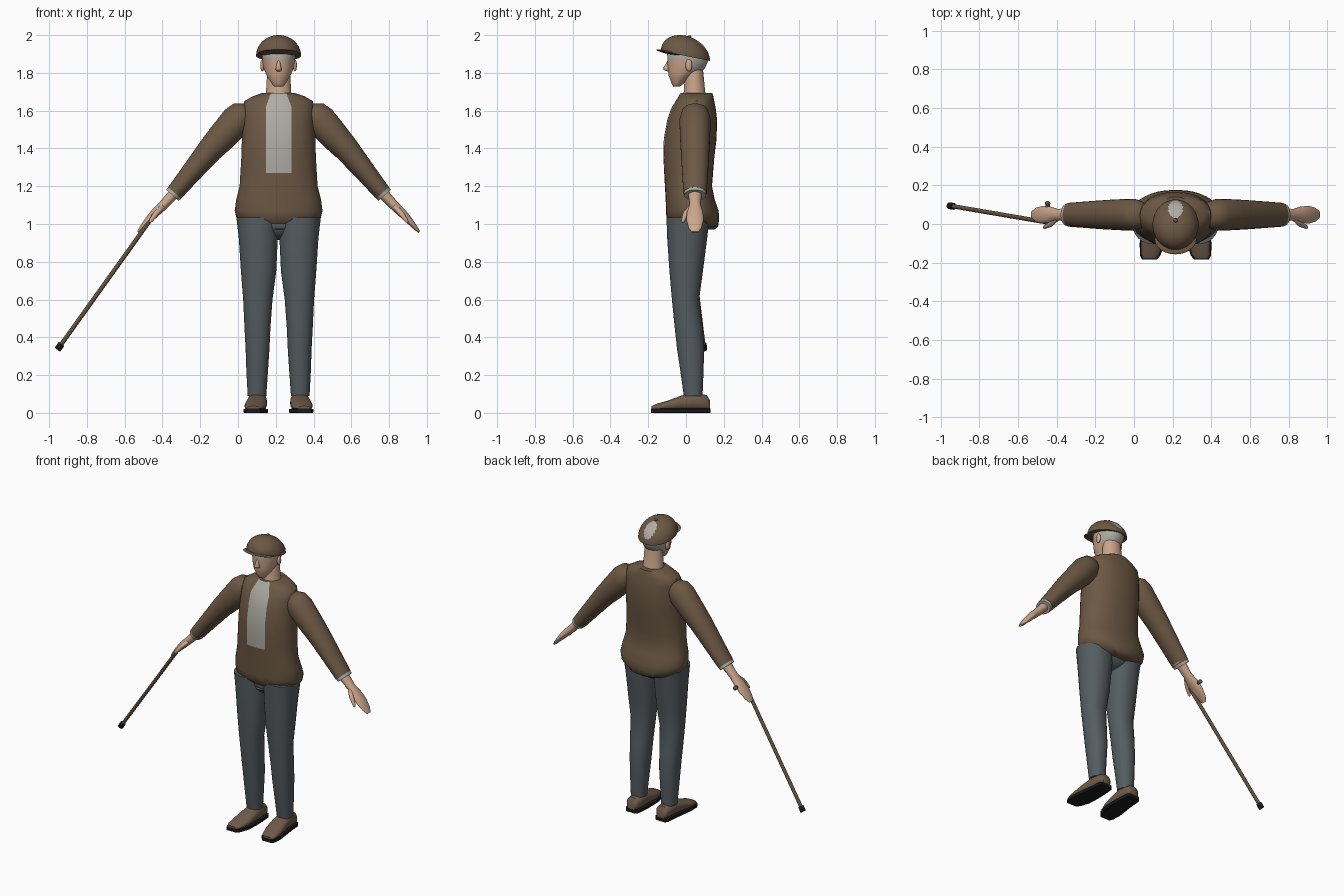
import bpy, bmesh, math
from mathutils import Vector

if "Cube" in bpy.data.objects:
    bpy.data.objects.remove(bpy.data.objects["Cube"], do_unlink=True)

CX = 0.215  # body centre line


def material(name, rgb):
    m = bpy.data.materials.new(name)
    m.use_nodes = True
    col = (*rgb, 1)
    m.diffuse_color = col
    bsdf = next(n for n in m.node_tree.nodes if n.type == 'BSDF_PRINCIPLED')
    bsdf.inputs["Base Color"].default_value = col
    bsdf.inputs["Roughness"].default_value = 0.8
    return m


BROWN = material("jacket brown", (0.15, 0.098, 0.058))
SLATE = material("trouser slate", (0.092, 0.11, 0.118))
SKIN = material("skin", (0.60, 0.38, 0.26))
GREY = material("shirt and hair grey", (0.42, 0.41, 0.37))
SHOE = material("shoe brown", (0.16, 0.105, 0.068))
WOOD = material("cane wood", (0.13, 0.085, 0.05))
BLACK = material("rubber black", (0.01, 0.01, 0.011))


def finish(name, bm, mats, cuts=(), rule=None, angle=40):
    """Cut along planes, colour faces by rule and shade smooth."""
    for co, no in cuts:
        geom = bm.verts[:] + bm.edges[:] + bm.faces[:]
        bmesh.ops.bisect_plane(bm, geom=geom, plane_co=co, plane_no=no)
    bmesh.ops.recalc_face_normals(bm, faces=bm.faces[:])
    if rule:
        for f in bm.faces:
            f.material_index = int(rule(f.calc_center_median()))
    me = bpy.data.meshes.new(name)
    bm.to_mesh(me)
    bm.free()
    for m in mats:
        me.materials.append(m)
    ob = bpy.data.objects.new(name, me)
    bpy.context.collection.objects.link(ob)
    me.shade_smooth()
    me.set_sharp_from_angle(angle=math.radians(angle))
    return ob


def loft(name, rings, mats, n=28, power=2, **kw):
    """Skin a list of (centre, u radius vector, v radius vector) rings."""
    bm = bmesh.new()
    loops = []
    for c, u, v in rings:
        loop = []
        for i in range(n):
            a = math.tau * (i + 0.5) / n
            p, q = (math.copysign(abs(t) ** (2 / power), t)
                    for t in (math.cos(a), math.sin(a)))
            loop.append(bm.verts.new(Vector(c) + Vector(u) * p + Vector(v) * q))
        loops.append(loop)
    for a, b in zip(loops, loops[1:]):
        for i in range(n):
            j = (i + 1) % n
            bm.faces.new((a[i], a[j], b[j], b[i]))
    bm.faces.new(loops[0])
    bm.faces.new(loops[-1])
    return finish(name, bm, mats, **kw)


def level(x, z, rx, front, back):
    """Horizontal ring from a half width and front and back depth."""
    return (x, (front + back) / 2, z), (rx, 0, 0), (0, (back - front) / 2, 0)


def tube(name, a, b, r, mat, n=12):
    a, b = Vector(a), Vector(b)
    d = (b - a).normalized()
    u = d.cross(Vector((0.3, 0.2, 1))).normalized()
    v = d.cross(u)
    return loft(name, [(a, u * r, v * r), (b, u * r, v * r)], [mat], n)


def ellipsoid(name, centre, radii, mat, tilt=0):
    bm = bmesh.new()
    bmesh.ops.create_uvsphere(bm, u_segments=24, v_segments=12, radius=1)
    for v in bm.verts:
        v.co = Vector([c + r * k for c, r, k in zip(centre, radii, v.co)])
        v.co.z += tilt * (v.co.y - centre[1])
    return finish(name, bm, [mat])


# Jacket body with light shirt panel down the front
jacket = [(0.97, .055, -.085, .15), (0.985, .15, -.06, .17), (1.025, .222, -.104, .176),
          (1.07, .233, -.106, .173), (1.13, .225, -.108, .152), (1.2, .207, -.112, .138),
          (1.35, .198, -.12, .15), (1.45, .195, -.118, .162), (1.55, .19, -.10, .165),
          (1.61, .188, -.08, .158), (1.65, .182, -.056, .15), (1.675, .14, -.04, .145),
          (1.693, .088, -.03, .14)]
slope = 0.37


def panel(c):
    reach = min(0.068, 0.042 + (1.69 - c.z) * slope)
    return c.y < 0.02 and c.z > 1.27 and abs(c.x - CX) < reach and c.z < 1.6925


cuts = [((0, 0, 1.27), (0, 0, 1))]
for s in (1, -1):
    cuts.append(((CX + s * 0.068, 0, 0), (1, 0, 0)))
    cuts.append(((CX + s * 0.042, 0, 1.69), (s, 0, slope)))
loft("jacket", [level(CX, *r) for r in jacket], [BROWN, GREY], 40, 2.25,
     cuts=cuts, rule=panel, angle=50)

# Trouser seat between the legs
ellipsoid("trouser_seat", (CX, 0.02, 1.0), (0.15, 0.10, 0.085), SLATE)

# Limb tables: leg levels, shoe stations, arm and hand stations
leg = [(1.035, .003, .224, -.104, .125), (.92, .004, .211, -.10, .112),
       (.75, .012, .2, -.088, .09), (.6, .032, .188, -.075, .07),
       (.45, .043, .181, -.06, .088), (.34, .048, .175, -.048, .097),
       (.22, .056, .171, -.03, .093), (.09, .065, .164, -.012, .088)]
shoe = [(.128, .112, .03, .065), (.11, .112, .044, .095), (.03, .112, .05, .106),
        (-.03, .116, .055, .09), (-.10, .122, .058, .064), (-.16, .131, .047, .047),
        (-.182, .135, .032, .036)]
sleeve = [(.16, 1.617, .03, .04), (.185, 1.592, .07, .07), (.22, 1.55, .085, .083),
          (.30, 1.46, .078, .08), (.365, 1.39, .068, .076), (.46, 1.275, .056, .069),
          (.55, 1.165, .046, .062)]
cuff = [(.54, 1.176, .047, .061), (.562, 1.152, .044, .057)]
hand = [(.55, 1.165, .03, .037), (.61, 1.10, .026, .029), (.65, 1.062, .024, .043),
        (.69, 1.02, .019, .046), (.725, .98, .012, .035), (.744, .957, .006, .018)]
along = Vector((0.66, 0, -0.75))


def arm_rings(s, rows, y=0.048):
    return [((CX + s * x, y, z), (s * 0.75 * u, 0, 0.66 * u), (0, v, 0))
            for x, z, u, v in rows]


for side, s in (("left", 1), ("right", -1)):
    loft(side + "_leg", [level(CX + s * (a + b) / 2, z, (b - a) / 2, f, k)
                         for z, a, b, f, k in leg], [SLATE], power=2.2)
    loft(side + "_shoe", [((CX + s * x, y, (0.012 + h) / 2), (w, 0, 0), (0, 0, (h - 0.012) / 2))
                          for y, x, w, h in shoe], [SHOE], power=2.4, angle=50)
    loft(side + "_sole", [((CX + s * x, y * 1.015, 0.011), (w + .006, 0, 0), (0, 0, 0.011))
                          for y, x, w, h in shoe], [BLACK], 28, 12)
    loft(side + "_sleeve", arm_rings(s, sleeve), [BROWN], angle=55)
    loft(side + "_cuff", arm_rings(s, cuff), [GREY])
    loft(side + "_hand", arm_rings(s, hand), [SKIN], 20, angle=55)
    thumb = [((CX + s * x, y, z), (s * 0.75 * r, 0, 0.66 * r), (0, r, 0))
             for x, y, z, r in ((.61, .03, 1.095, .014), (.645, .0, 1.06, .015),
                                (.675, -.014, 1.02, .011), (.683, -.018, 1.008, .005))]
    loft(side + "_thumb", thumb, [SKIN], 12, angle=60)
    ellipsoid(side + "_ear", (CX + s * 0.086, 0.015, 1.84), (0.011, 0.018, 0.032), SKIN)

# Neck, head with short grey hair, and nose
loft("neck", [level(CX, z, r, f, b) for z, r, f, b in
              ((1.66, .072, -.02, .115), (1.70, .067, -.012, .102), (1.82, .06, -.005, .09))], [SKIN])
head = [(1.727, .024, -.066, -.035), (1.737, .032, -.074, -.02), (1.755, .044, -.08, .0),
        (1.785, .063, -.092, .045), (1.82, .078, -.097, .098), (1.86, .086, -.099, .117),
        (1.90, .089, -.10, .121), (1.95, .07, -.075, .09)]


def is_hair(c):
    return c.z > 1.872 or (c.y > 0.025 and c.z > 1.79)


loft("head", [level(CX, *r) for r in head], [SKIN, GREY], 32,
     cuts=[((0, 0, 1.872), (0, 0, 1)), ((0, 0, 1.79), (0, 0, 1)), ((0, 0.025, 0), (0, 1, 0))],
     rule=is_hair, angle=60)
loft("nose", [level(CX, z, w, f, -0.08) for z, w, f in
              ((1.808, .01, -.10), (1.816, .017, -.119), (1.826, .015, -.122),
               (1.85, .01, -.106), (1.87, .007, -.097))], [SKIN], 12, angle=70)

# Cap: tilted dome with a rear opening, peak and button
tilt = -0.2
dome = []
for i in range(25):
    a = math.radians(89) * i / 24
    k = math.cos(a)
    dome.append(((CX, -0.003, 1.89 + 0.107 * math.sin(a)),
                 (0.119 * k, 0, 0), (0, 0.13 * k, 0.13 * k * tilt)))


def opening(c):
    return c.z > 1.9 and ((c.x - CX) / 0.037) ** 2 + ((c.y - 0.078) / 0.046) ** 2 < 1


loft("cap", dome, [BROWN, GREY], 64, rule=opening)
ellipsoid("cap_peak", (CX, -0.08, 1.906), (0.108, 0.077, 0.009), BROWN, tilt)
ellipsoid("cap_button", (CX, 0.018, 1.992), (0.01, 0.01, 0.007), BROWN)

# Walking cane held in the right hand
top = Vector((-0.447, 0.008, 1.045))
end = Vector((-0.945, 0.093, 0.35))
tube("cane_shaft", top, end, 0.0115, WOOD)
tube("cane_handle", (-0.447, 0.105, 1.05), (-0.447, -0.004, 1.045), 0.011, WOOD)
ellipsoid("cane_knob", (-0.447, 0.107, 1.05), (0.014, 0.012, 0.014), WOOD)
step = (end - top).normalized()
tube("cane_tip", end - step * 0.018, end + step * 0.018, 0.018, BLACK)
